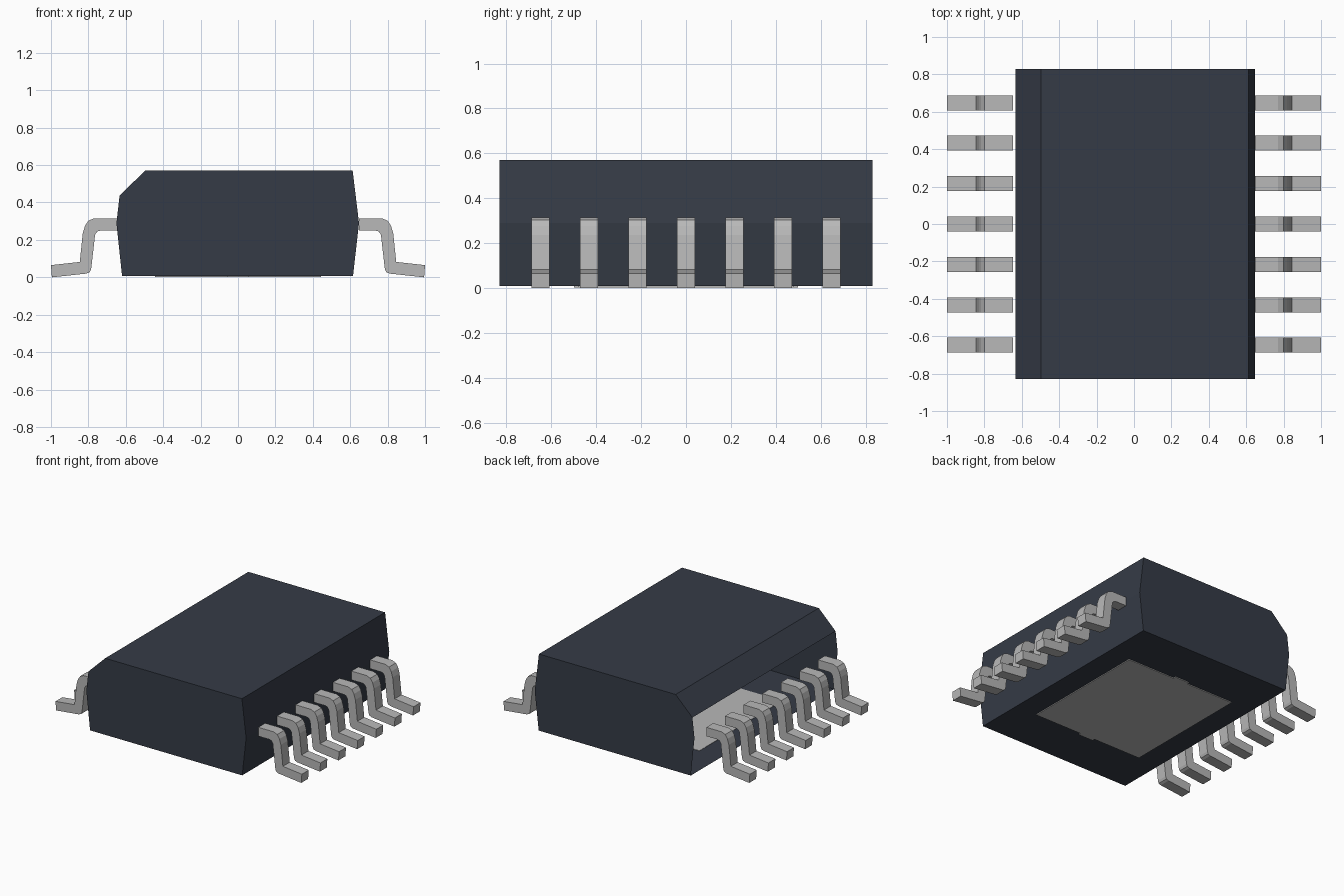
import bpy
import bmesh

cube = bpy.data.objects.get("Cube")
if cube:
    bpy.data.objects.remove(cube, do_unlink=True)


def material(name, rgb):
    mat = bpy.data.materials.new(name)
    mat.use_nodes = True
    color = (*rgb, 1.0)
    mat.diffuse_color = color
    mat.node_tree.nodes["Principled BSDF"].inputs["Base Color"].default_value = color
    return mat


def extrude_profile(name, rings, mat, open_edges=()):
    """Join two matching outlines with walls and end caps, leaving open_edges unwalled."""
    bm = bmesh.new()
    a, b = [[bm.verts.new(p) for p in ring] for ring in rings]
    bm.faces.new(a)
    bm.faces.new(b[::-1])
    for i in range(len(a)):
        j = (i + 1) % len(a)
        if i not in open_edges:
            bm.faces.new((a[j], a[i], b[i], b[j]))
    mesh = bpy.data.meshes.new(name)
    bm.to_mesh(mesh)
    bm.free()
    mesh.materials.append(mat)
    obj = bpy.data.objects.new(name, mesh)
    bpy.context.collection.objects.link(obj)
    return obj


def along_y(profile, y0, y1):
    return [[(x, y, z) for x, z in profile] for y in (y0, y1)]


plastic = material("dark slate plastic", (0.036, 0.044, 0.062))
metal = material("tinned metal", (0.48, 0.48, 0.48))

# Package body: chamfered hexagonal section, open along the right-hand wall
body_profile = [(-0.62, 0.008), (0.615, 0.008), (0.647, 0.29), (0.613, 0.57),
                (-0.497, 0.57), (-0.633, 0.437), (-0.65, 0.29)]
extrude_profile("package_body", along_y(body_profile, -0.83, 0.83), plastic,
                open_edges=(5, 6))

# Thermal pad under the body, with a small tab at each end
half = [(0.445, -0.48), (0.445, 0.48), (0.06, 0.48), (0.06, 0.5)]
pad_outline = half + [(-x, -y) for x, y in half]
pad_outline = [(0.445, -0.48), (0.445, 0.48), (0.06, 0.48), (0.06, 0.5),
               (-0.06, 0.5), (-0.06, 0.48)]
pad_outline += [(-x, -y) for x, y in pad_outline]
pad_outline = list(dict.fromkeys(pad_outline))
extrude_profile("thermal_pad", [[(x, y, z) for x, y in pad_outline]
                                for z in (0.01, 0.002)][::-1], metal)
bpy.data.objects["thermal_pad"].data.flip_normals()

# Gull-wing leads, seven per side
lead_profile = [(0.647, 0.25), (0.735, 0.25), (0.752, 0.245), (0.764, 0.228),
                (0.785, 0.045), (0.792, 0.028), (0.81, 0.02), (0.995, 0.0),
                (1.0, 0.065), (0.846, 0.082), (0.83, 0.235), (0.818, 0.275),
                (0.8, 0.303), (0.77, 0.315), (0.647, 0.315)]
COUNT, PITCH, WIDTH = 7, 0.216, 0.08
for side, sign in (("left", 1), ("right", -1)):
    profile = [(sign * x, z) for x, z in lead_profile][::sign]
    for i in range(COUNT):
        y = (i - (COUNT - 1) / 2) * PITCH
        extrude_profile(f"{side}_lead_{i + 1}",
                        along_y(profile, y - WIDTH / 2, y + WIDTH / 2), metal)
